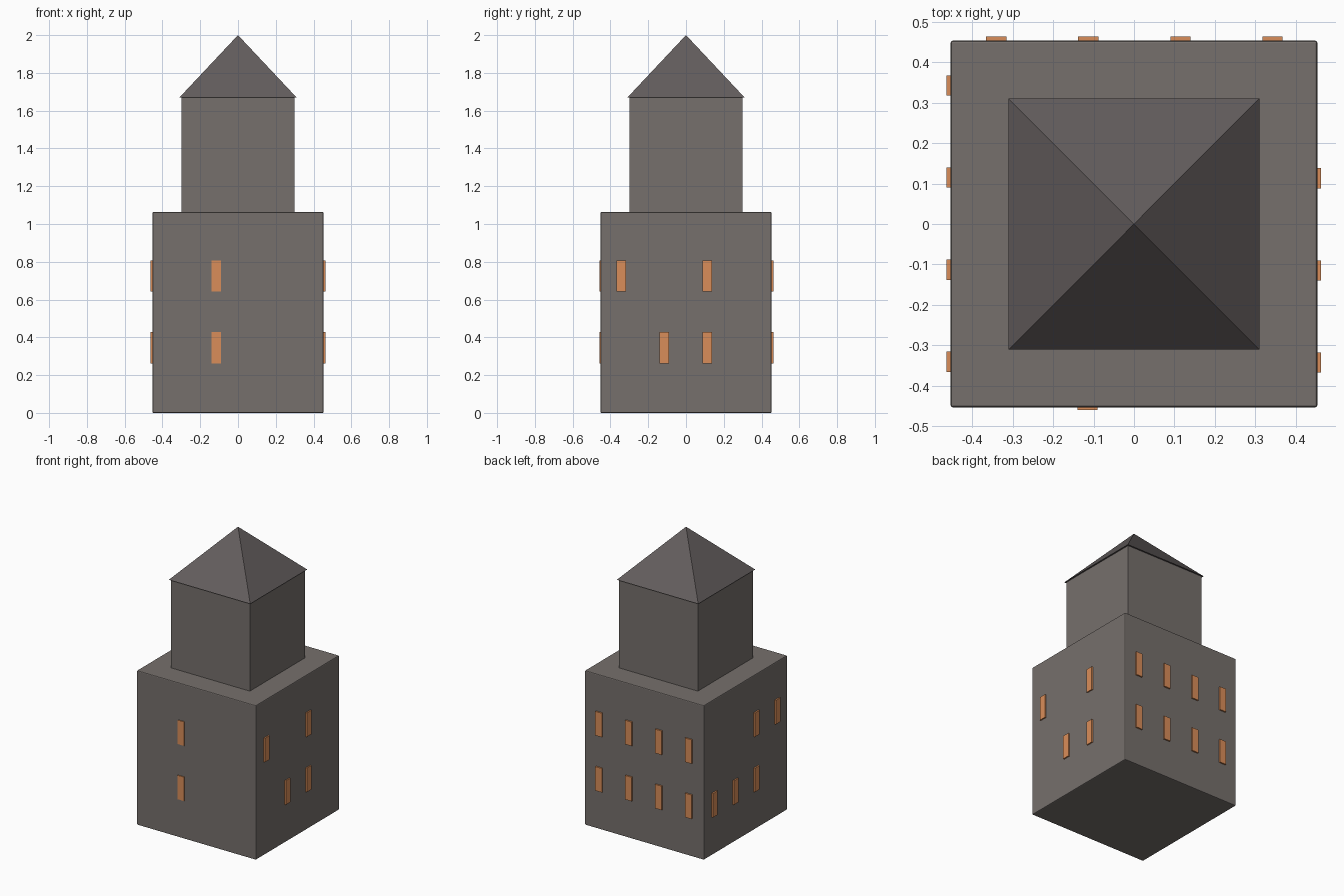
import bpy
from math import radians, sqrt
from mathutils import Matrix, Vector

if "Cube" in bpy.data.objects:
    bpy.data.objects.remove(bpy.data.objects["Cube"])


def material(name, rgb):
    m = bpy.data.materials.new(name)
    m.diffuse_color = (*rgb, 1)
    m.use_nodes = True
    m.node_tree.nodes["Principled BSDF"].inputs["Base Color"].default_value = m.diffuse_color
    return m


STONE = material("stone", (0.18, 0.16, 0.15))
SLATE = material("slate", (0.125, 0.11, 0.11))
GLOW = material("window_glow", (0.70, 0.27, 0.10))


def box(name, size, centre, mat, bevel=0):
    bpy.ops.mesh.primitive_cube_add(size=1)
    ob = bpy.context.object
    ob.name = name
    ob.data.transform(Matrix.Translation(centre) @ Matrix.Diagonal((*size, 1)))
    ob.data.materials.append(mat)
    if bevel:
        mod = ob.modifiers.new("soft_edges", 'BEVEL')
        mod.width = bevel
        mod.segments = 2
    return ob


# Tower body and upper storey
HALF, BODY_TOP, EAVES = 0.453, 1.063, 1.67
box("tower_body", (2 * HALF, 2 * HALF, BODY_TOP), (0, 0, BODY_TOP / 2), STONE, 0.006)
box("upper_storey", (0.6, 0.6, EAVES - BODY_TOP + 0.01),
    (0, 0, (EAVES + BODY_TOP - 0.01) / 2), STONE)

# Pyramid roof with slight overhang
bpy.ops.mesh.primitive_cone_add(vertices=4, radius1=0.31 * sqrt(2), radius2=0, depth=2 - EAVES)
roof = bpy.context.object
roof.name = "roof"
roof.data.transform(Matrix.Translation((0, 0, (2 + EAVES) / 2)) @ Matrix.Rotation(radians(45), 4, 'Z'))
roof.data.materials.append(SLATE)

# Windows: wall -> (turn from front, protrusion, lower row columns, upper row columns)
# Columns count left to right as seen facing the wall from outside
COLUMNS = (-0.342, -0.115, 0.113, 0.34)
ROWS = (0.345, 0.725)
WALLS = {
    "front": (0, 0.006, (1,), (1,)),
    "right": (90, 0.009, (1, 2), (0, 2)),
    "back": (180, 0.010, (0, 1, 2, 3), (0, 1, 2, 3)),
    "left": (270, 0.010, (0, 1, 2), (2, 3)),
}
for wall, (turn, out, *rows) in WALLS.items():
    spin = Matrix.Rotation(radians(turn), 4, 'Z')
    for z, cols in zip(ROWS, rows):
        for c in cols:
            win = box(f"{wall}_window", (0.05, 0.02, 0.165),
                      Vector((COLUMNS[c], -HALF - out + 0.01, z)), GLOW)
            win.data.transform(spin)
